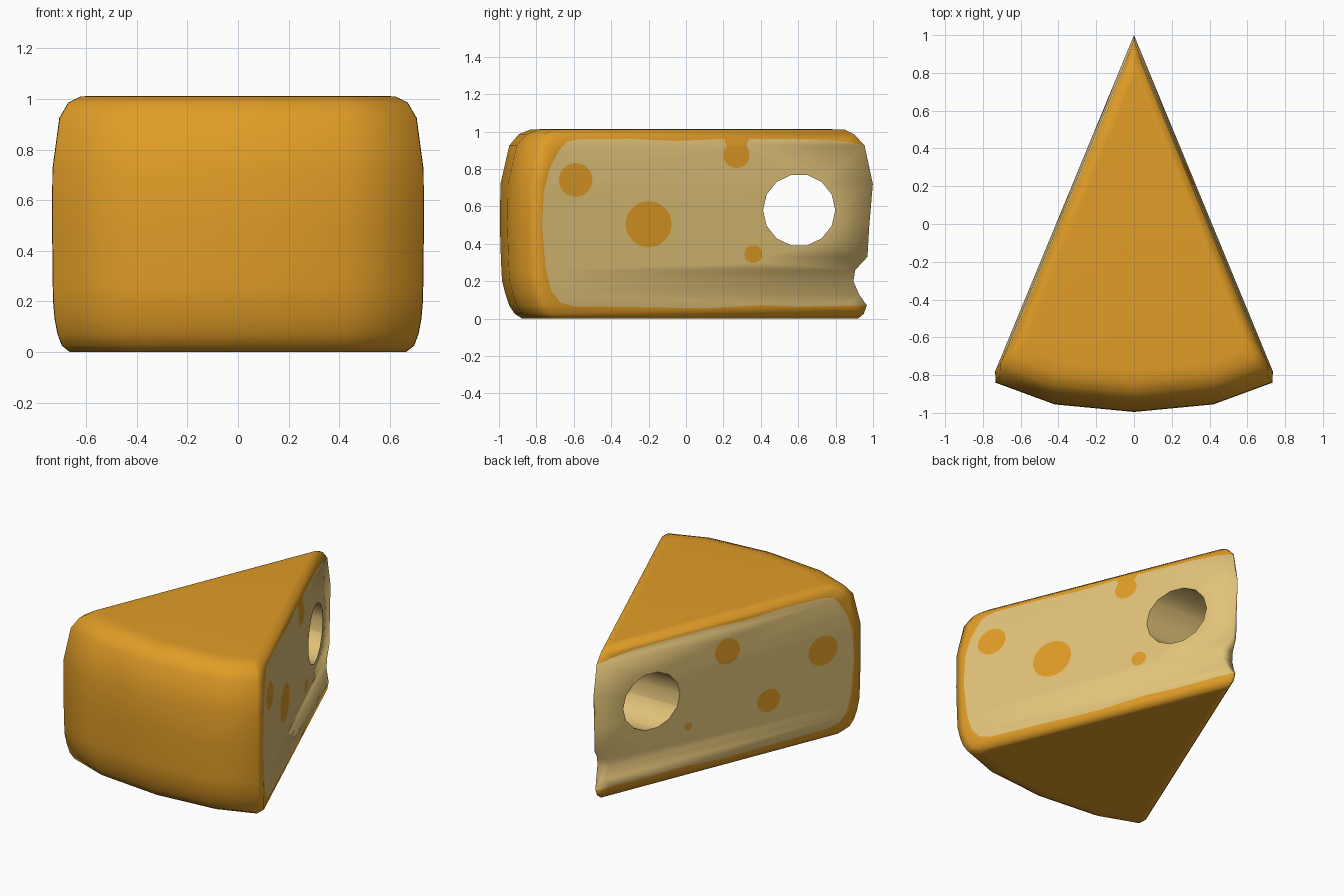
import bpy, bmesh, math
from mathutils import Vector
from mathutils.geometry import delaunay_2d_cdt

if "Cube" in bpy.data.objects:
    bpy.data.objects.remove(bpy.data.objects["Cube"])

SLOPE = 0.413                      # half-width gained per unit from the tip
ORANGE, CREAM = 0, 1
CUT_LOW, CUT_HIGH = 0.07, 0.925    # where the cut surface meets the tip

# Height, side inset, back inset, tip position of each level (includes the tip bite)
RINGS = [(0.0, .03, .12, .92), (.025, .012, .08, .95), (CUT_LOW, .005, .05, .967),
         (.13, 0, .03, .925), (.2, 0, .012, .895), (.26, 0, .008, .905),
         (.33, 0, .005, .97), (.5, 0, 0, .98), (.72, 0, .003, .999),
         (CUT_HIGH, .012, .05, .955), (.985, .03, .1, .9), (1.01, .06, .16, .85)]


def circle(y, z, r, n=24):
    return [(y + r * math.cos(2 * math.pi * i / n), z + r * math.sin(2 * math.pi * i / n)) for i in range(n)]


def inside(p, poly):
    hit = False
    for (ay, az), (by, bz) in zip(poly, poly[1:] + poly[:1]):
        if (az > p[1]) != (bz > p[1]) and p[0] < ay + (p[1] - az) / (bz - az) * (by - ay):
            hit = not hit
    return hit


def side_inset(z):
    for a, b in zip(RINGS, RINGS[1:]):
        if z <= b[0] + 1e-6:
            t = (z - a[0]) / (b[0] - a[0])
            return a[1] + t * (b[1] - a[1])
    return RINGS[-1][1]


def half_width(y, z):
    return SLOPE * (1 - y) - side_inset(z)


def back_y(b):
    return -.78 + .8 * b


# Side drawings in (y, z)
hole = circle(.605, .58, .193, 14)
outline = [(back_y(b), z) for z, d, b, t in RINGS] + [(t, z) for z, d, b, t in reversed(RINGS)]
cut_line = [(.967, CUT_LOW), (.88, .07), (.6, .065), (.4, .072), (.1, .055), (-.3, .062),
            (-.6, .066), (-.67, .085), (-.72, .15), (-.75, .27), (-.77, .5), (-.76, .68),
            (-.73, .8), (-.68, .9), (-.64, .945), (-.58, .96), (-.3, .962), (-.05, .95),
            (.2, .962), (.5, .96), (.7, .958), (.85, .945), (.955, CUT_HIGH)]
cut_area = cut_line + [(1.1, CUT_HIGH), (1.1, CUT_LOW)]
spots = {1: [circle(-.59, .742, .09), circle(-.2, .505, .123), circle(.27, .875, .07),
             [(.222, .915), (.318, .915), (.34, .97), (.2, .97)], circle(.36, .345, .048, 14)],
         -1: [circle(.086, .78, .085), circle(-.56, .61, .1), circle(-.19, .37, .078),
              circle(.356, .34, .026, 12)]}

bm = bmesh.new()


def add_face(verts, mat=ORANGE):
    f = bm.faces.new(verts)
    f.material_index = mat
    f.smooth = True
    return f


# Curved rind back, and the narrow tip strip
levels = []
for z, d, b, tip in RINGS:
    yb, wt = back_y(b), max(half_width(tip, z), .0004)
    wb = half_width(yb, z)
    half = [(wt, tip), (wb, yb), (wb - .002, yb - .06), (.42, -.955 + b)]
    pts = half + [(0, -.995 + b)] + [(-x, y) for x, y in reversed(half)]
    levels.append([bm.verts.new((x, y, z)) for x, y in pts])
for lo, hi in zip(levels, levels[1:]):
    for i in (1, 2, 3, 4, 5, 6, 8):
        j = (i + 1) % 9
        zc = (lo[0].co.z + hi[0].co.z) / 2
        mat = CREAM if i == 8 and CUT_LOW < zc < CUT_HIGH else ORANGE
        add_face([lo[i], lo[j], hi[j], hi[i]], mat)

# Top and bottom, each with an inner loop to keep the middle flat
for ring in (levels[0], levels[-1]):
    rise = .003 if ring is levels[-1] else 0
    inner = [bm.verts.new((v.co.x * .92, (v.co.y + .1) * .92 - .1, v.co.z + rise)) for v in ring]
    for i in range(9):
        j = (i + 1) % 9
        add_face([ring[i], ring[j], inner[j], inner[i]])
    add_face(inner)

# Two cut sides, divided along the rind line, spots and hole
rims = []
for side in (1, -1):
    pts, edges = [], []

    def draw(loop, closed=True):
        s = len(pts)
        pts.extend(Vector(p) for p in loop)
        edges.extend((s + i, s + i + 1) for i in range(len(loop) - 1))
        if closed:
            edges.append((s + len(loop) - 1, s))

    draw(outline)
    draw(cut_line, False)
    draw(hole)
    for s in spots[side]:
        draw(s)
    for z, d, b, t in RINGS[1:-1]:
        draw([(back_y(b), z), (t, z)], False)
    flat, _, tris = delaunay_2d_cdt(pts, edges, [], 0, 1e-5)[:3]
    vs = [bm.verts.new((side * max(half_width(p.x, p.y), .0004), p.x, p.y)) for p in flat]
    rim = set()
    for tri in tris:
        c = sum((flat[i] for i in tri), Vector((0, 0))) / len(tri)
        if inside(c, hole):
            rim.update(i for i in tri
                       if abs(Vector((flat[i].x - .605, flat[i].y - .58)).length - .19) < .012)
        elif inside(c, outline):
            spot = any(inside(c, s) for s in spots[side])
            add_face([vs[i] for i in tri], CREAM if inside(c, cut_area) and not spot else ORANGE)
    rims.append(sorted((vs[i] for i in rim),
                       key=lambda v: math.atan2(v.co.z - .58, v.co.y - .605)))

# Wall of the round hole running through the wedge
a, b = rims
for i in range(len(a)):
    j = (i + 1) % len(a)
    add_face([a[i], a[j], b[j], b[i]], CREAM)
    for ring in (a, b):
        e = bm.edges.get((ring[i], ring[j]))
        if e:
            e.smooth = False

bmesh.ops.remove_doubles(bm, verts=bm.verts, dist=5e-5)
bmesh.ops.delete(bm, geom=[v for v in bm.verts if not v.link_faces], context='VERTS')
bmesh.ops.recalc_face_normals(bm, faces=bm.faces)

mesh = bpy.data.meshes.new("cheese_wedge")
bm.to_mesh(mesh)
bm.free()
for name, col in (("orange rind", (.75, .335, .02, 1)), ("cream cheese", (.75, .54, .19, 1))):
    m = bpy.data.materials.new(name)
    m.diffuse_color = col
    m.use_nodes = True
    m.node_tree.nodes["Principled BSDF"].inputs["Base Color"].default_value = m.diffuse_color
    mesh.materials.append(m)
wedge = bpy.data.objects.new("cheese_wedge", mesh)
bpy.context.collection.objects.link(wedge)
